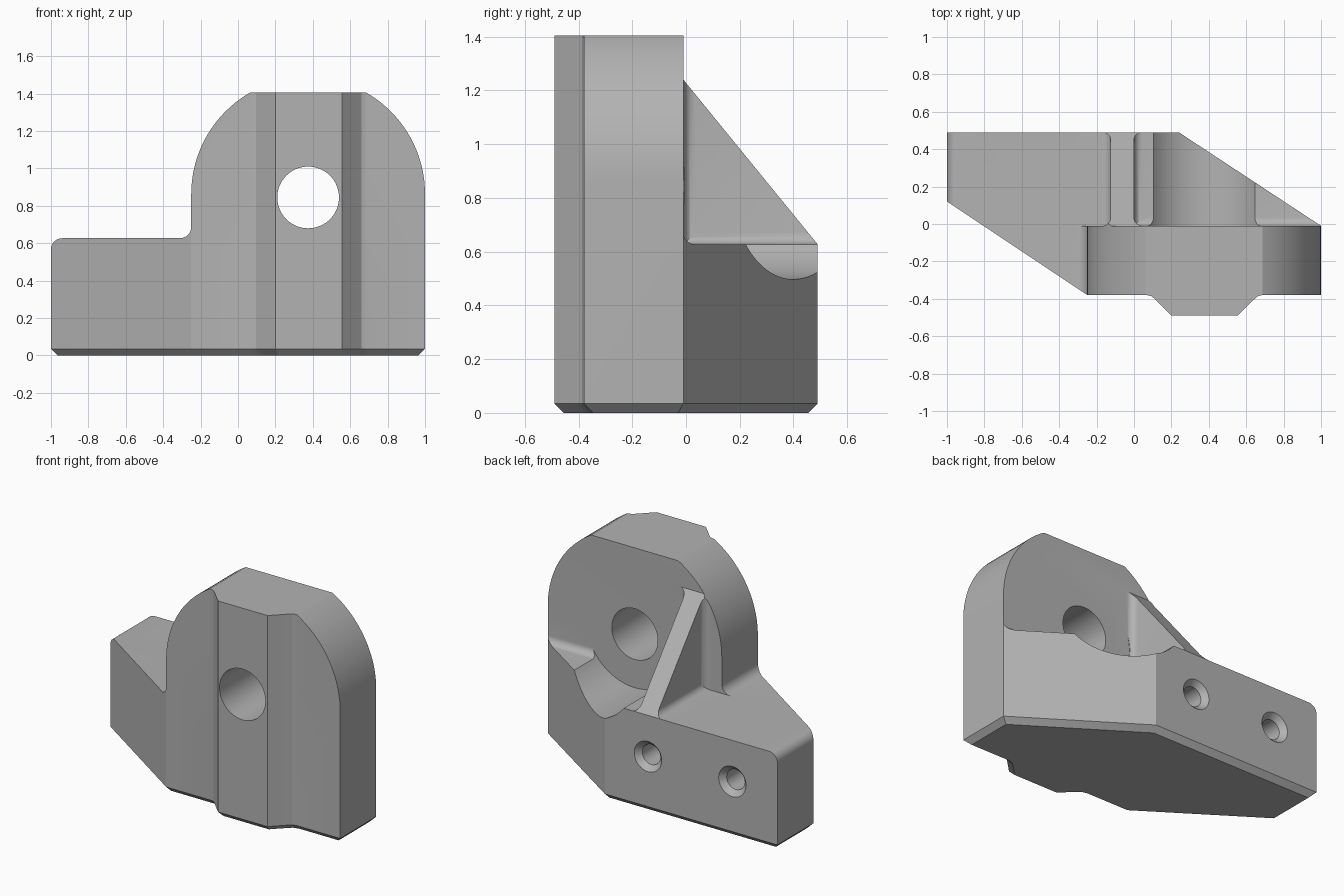
import bpy, bmesh
from math import cos, sin, radians
from mathutils import Matrix

if "Cube" in bpy.data.objects:
    bpy.data.objects.remove(bpy.data.objects["Cube"], do_unlink=True)

grey = bpy.data.materials.new("machined grey")
grey.use_nodes = True
grey.diffuse_color = (0.45, 0.45, 0.45, 1)
grey.node_tree.nodes["Principled BSDF"].inputs["Base Color"].default_value = grey.diffuse_color

BASE_TOP, WALL, TOP, SLOT_X, HOLE_Z = 0.627, -0.01, 1.405, 0.375, 0.845


def arc(cx, cy, r, a0, a1, n=8):
    angles = [radians(a0 + (a1 - a0) * i / n) for i in range(n + 1)]
    return [(cx + r * cos(a), cy + r * sin(a)) for a in angles]


def to_object(name, bm):
    bmesh.ops.recalc_face_normals(bm, faces=bm.faces)
    mesh = bpy.data.meshes.new(name)
    bm.to_mesh(mesh)
    bm.free()
    mesh.materials.append(grey)
    ob = bpy.data.objects.new(name, mesh)
    bpy.context.scene.collection.objects.link(ob)
    return ob


def prism(name, pts, axis, lo, hi, chamfer=0):
    """Extrude a 2D outline along an axis, optionally chamfering the low rim."""
    place = {"x": lambda p, d: (d, p[0], p[1]),
             "y": lambda p, d: (p[0], d, p[1]),
             "z": lambda p, d: (p[0], p[1], d)}[axis]
    bm = bmesh.new()
    low = [bm.verts.new(place(p, lo)) for p in pts]
    high = [bm.verts.new(place(p, hi)) for p in pts]
    floor = bm.faces.new(low)
    bm.faces.new(high)
    for i in range(len(pts)):
        j = (i + 1) % len(pts)
        bm.faces.new((low[i], low[j], high[j], high[i]))
    bmesh.ops.recalc_face_normals(bm, faces=bm.faces)
    if chamfer:
        bmesh.ops.bevel(bm, geom=list(floor.edges), offset=chamfer,
                        segments=1, profile=0.5, affect='EDGES')
    return to_object(name, bm)


def drill(name, x, z, y0, y1, r0, r1, sides=48):
    bm = bmesh.new()
    spin = Matrix.Translation((x, (y0 + y1) / 2, z)) @ Matrix.Rotation(radians(-90), 4, 'X')
    bmesh.ops.create_cone(bm, cap_ends=True, segments=sides, radius1=r0, radius2=r1,
                          depth=y1 - y0, matrix=spin)
    return to_object(name, bm)


def combine(target, tool, operation):
    mod = target.modifiers.new("combine", 'BOOLEAN')
    mod.operation, mod.solver, mod.object = operation, 'EXACT', tool
    with bpy.context.temp_override(object=target, active_object=target):
        bpy.ops.object.modifier_apply(modifier=mod.name)
    bpy.data.objects.remove(tool, do_unlink=True)


def flared(half, r, foot, end):
    """Upright strip whose foot spreads into concave fillets on both sides."""
    side = [(half + r, foot - 0.07)] + arc(half + r, foot + r, r, 270, 180) + [(half, end)]
    mid = -0.0625
    return [(mid + u, v) for u, v in side] + [(mid - u, v) for u, v in reversed(side)]


# Upright block with the low base behind it
body = prism("bracket_body", [(-0.6, -0.2), (0.6, -0.2), (0.6, BASE_TOP), (WALL, BASE_TOP),
                              (WALL, 1.6), (-0.6, 1.6)], "x", -1.2, 1.2)

# Fillet between base and wall
R = 0.045
combine(body, prism("wall_fillet",
                    [(-0.05, 0.58), (WALL + R, 0.58)]
                    + arc(WALL + R, BASE_TOP + R, R, 270, 180)
                    + [(-0.05, BASE_TOP + R)], "x", -0.06, 1.15), 'UNION')

# Sloping gusset with fillets to base and wall
gusset = prism("gusset", flared(0.0625, R, BASE_TOP, 1.45), "y", -0.15, 0.65)
combine(gusset, prism("gusset_root", flared(0.0625, R, WALL, 0.7), "z", 0.5, 1.5), 'UNION')
combine(gusset, prism("gusset_slope", [(-0.07, 0.56), (0.545, 0.56), (-0.07, 1.314)],
                      "x", -0.5, 0.5), 'INTERSECT')
combine(body, gusset, 'UNION')

# Front silhouette: rounded upright and low arm
half_top = 0.3125
rise = TOP - 0.863
lean = 60.1
silhouette = ([(-1.1, -0.1), (1.1, -0.1), (1.1, 0.85)]
              + arc(SLOT_X, 0.863, 0.625, 0, lean, 20)
              + arc(SLOT_X, 0.863, 0.625, 180 - lean, 180, 20)
              + arc(-0.31, BASE_TOP + 0.06, 0.06, 0, -90)
              + arc(-0.94, BASE_TOP - 0.06, 0.06, 90, 180)
              + [(-1.1, 0.55)])
combine(body, prism("silhouette", silhouette, "y", -0.7, 0.7), 'INTERSECT')

# Plan outline with front rib and chamfered underside
rib = [(0.07, -0.38), (0.095, -0.387), (0.115, -0.405), (0.2, -0.49)]
plan = ([(-1, 0.49), (-1, 0.12), (-0.25, -0.38)] + rib
        + [(2 * SLOT_X + 0.005 - x, y) for x, y in reversed(rib)]
        + [(1, -0.38), (1, WALL), (0.24, 0.49)])
combine(body, prism("plan", plan, "z", 0, 1.7, 0.035), 'INTERSECT')

# Scoop, through bore and two countersunk blind holes
cuts = [drill("scoop", SLOT_X, HOLE_Z, WALL, 0.8, 0.348, 0.348, 96),
        drill("bore", SLOT_X, HOLE_Z, -0.8, 0.8, 0.165, 0.165, 64)]
for x in (-0.07, -0.676):
    cuts += [drill("bolt_hole", x, 0.36, 0.1, 0.6, 0.065, 0.065),
             drill("countersink", x, 0.36, 0.45, 0.5, 0.06, 0.108)]
for cut in cuts:
    combine(body, cut, 'DIFFERENCE')

bpy.ops.object.select_all(action='DESELECT')
body.select_set(True)
bpy.context.view_layer.objects.active = body
bpy.ops.object.shade_smooth_by_angle(angle=radians(25))
